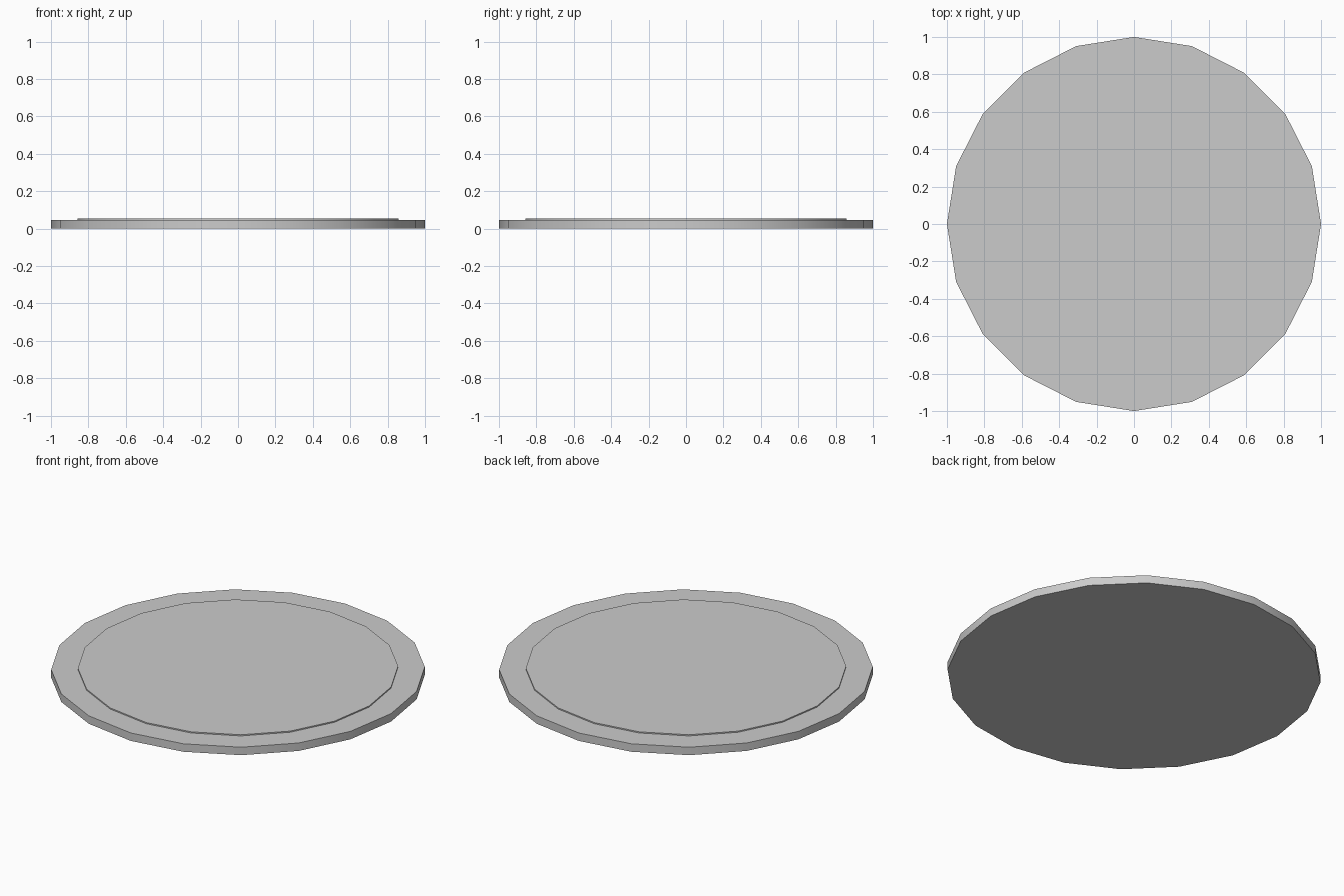
import bpy, bmesh, math

if "Cube" in bpy.data.objects:
    bpy.data.objects.remove(bpy.data.objects["Cube"])

SIDES = 20
# (radius, height) profile: flat base, outer wall, rim, low raised centre
PROFILE = [(1.0, 0.0), (1.0, 0.047), (0.857, 0.047), (0.857, 0.054)]

bm = bmesh.new()
rings = [[bm.verts.new((r * math.cos(2 * math.pi * i / SIDES),
                        r * math.sin(2 * math.pi * i / SIDES), z))
          for i in range(SIDES)] for r, z in PROFILE]

# Walls and rim
for low, high in zip(rings, rings[1:]):
    for i in range(SIDES):
        j = (i + 1) % SIDES
        bm.faces.new((low[i], low[j], high[j], high[i]))

# Underside and raised top
bm.faces.new(rings[0][::-1])
bm.faces.new(rings[-1])

mesh = bpy.data.meshes.new("round_plate")
bm.to_mesh(mesh)
bm.free()
plate = bpy.data.objects.new("round_plate", mesh)
bpy.context.collection.objects.link(plate)

# Smooth round wall with sharp rims
bpy.context.view_layer.objects.active = plate
plate.select_set(True)
bpy.ops.object.shade_smooth_by_angle(angle=math.radians(30))
